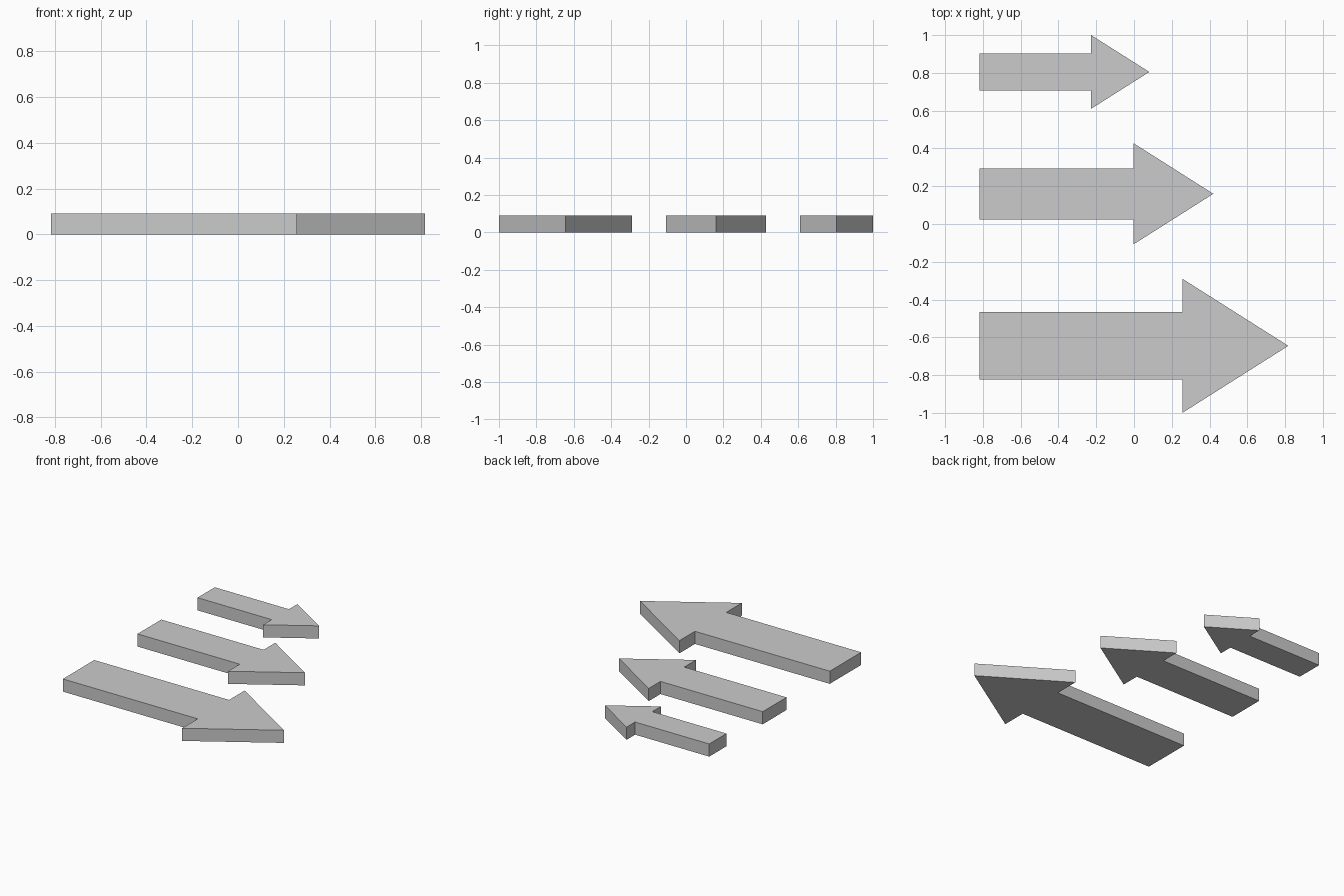
import bpy
import bmesh

if "Cube" in bpy.data.objects:
    bpy.data.objects.remove(bpy.data.objects["Cube"])

TAIL_X = -0.817
THICKNESS = 0.091


def arrow(name, y, neck_x, tip_x, half_shaft, half_head):
    """Flat arrow pointing along +x, extruded up from z = 0."""
    upper = [(TAIL_X, half_shaft), (neck_x, half_shaft), (neck_x, half_head)]
    lower = [(x, -w) for x, w in upper]
    outline = lower + [(tip_x, 0)] + upper[::-1]

    bm = bmesh.new()
    base = bm.faces.new([bm.verts.new((x, w, 0)) for x, w in outline])
    ext = bmesh.ops.extrude_face_region(bm, geom=[base], use_keep_orig=True)
    top = [v for v in ext["geom"] if isinstance(v, bmesh.types.BMVert)]
    bmesh.ops.translate(bm, verts=top, vec=(0, 0, THICKNESS))
    bmesh.ops.recalc_face_normals(bm, faces=bm.faces)

    mesh = bpy.data.meshes.new(name)
    bm.to_mesh(mesh)
    bm.free()
    obj = bpy.data.objects.new(name, mesh)
    obj.location.y = y
    bpy.context.collection.objects.link(obj)
    return obj


# Three arrows with aligned tails, growing towards the front
arrow("small_arrow", 0.805, -0.227, 0.081, 0.098, 0.195)
arrow("medium_arrow", 0.16, -0.003, 0.42, 0.135, 0.268)
arrow("large_arrow", -0.645, 0.256, 0.817, 0.178, 0.355)
